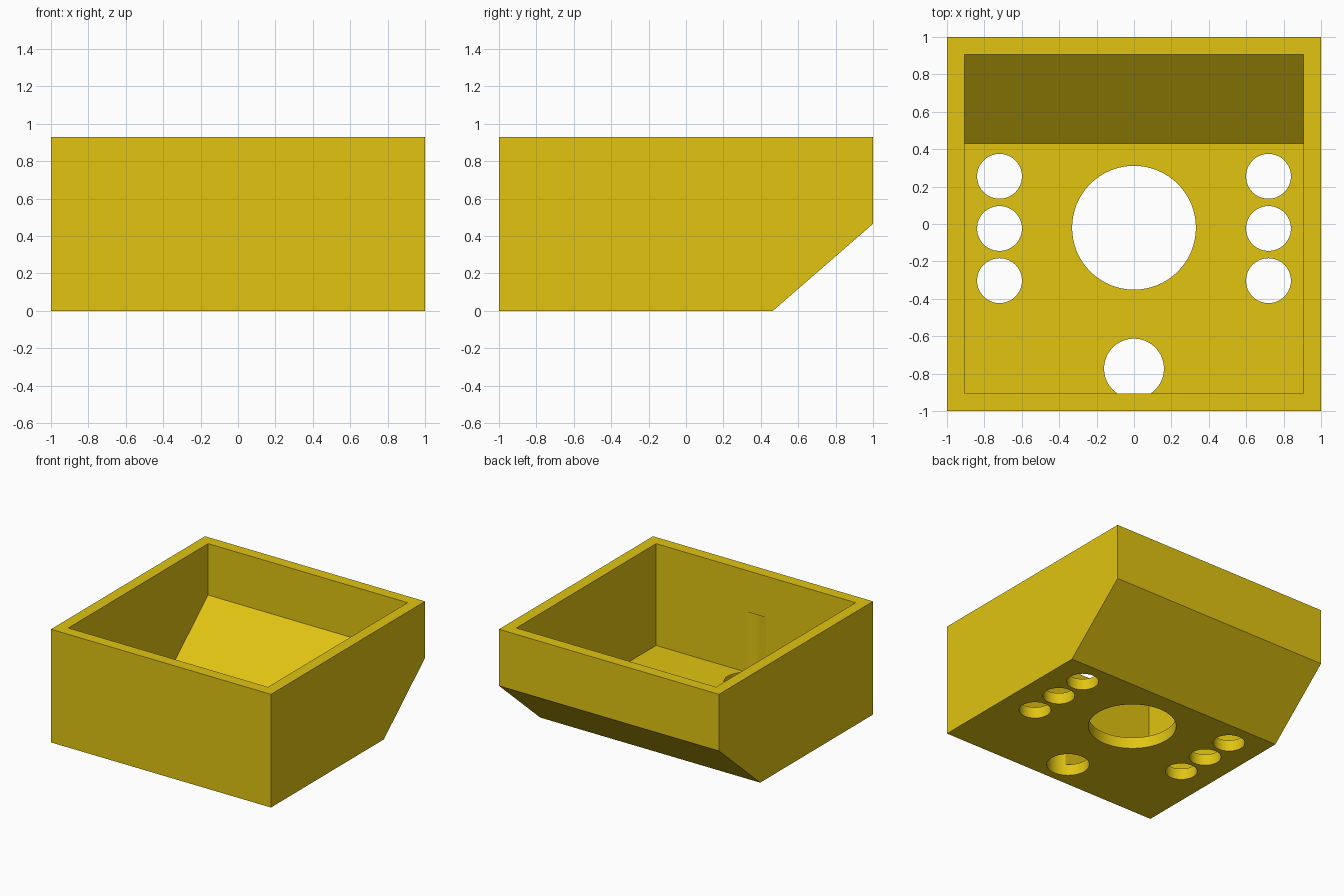
import bpy, bmesh
from mathutils import Matrix

if "Cube" in bpy.data.objects:
    bpy.data.objects.remove(bpy.data.objects["Cube"])

H, WALL = 0.93, 0.093          # height and wall thickness
INNER = 1 - WALL

mat = bpy.data.materials.new("mustard_yellow")
mat.diffuse_color = (0.75, 0.55, 0.0055, 1)
mat.use_nodes = True
mat.node_tree.nodes["Principled BSDF"].inputs["Base Color"].default_value = mat.diffuse_color


def make_object(name, bm):
    bmesh.ops.recalc_face_normals(bm, faces=bm.faces)
    mesh = bpy.data.meshes.new(name)
    bm.to_mesh(mesh)
    bm.free()
    mesh.materials.append(mat)
    ob = bpy.data.objects.new(name, mesh)
    bpy.context.collection.objects.link(ob)
    return ob


def prism(name, profile, half_width):
    """Extrude a (y, z) profile across x."""
    bm = bmesh.new()
    face = bm.faces.new([bm.verts.new((-half_width, y, z)) for y, z in profile])
    ext = bmesh.ops.extrude_face_region(bm, geom=[face])["geom"]
    bmesh.ops.translate(bm, vec=(2 * half_width, 0, 0),
                        verts=[v for v in ext if isinstance(v, bmesh.types.BMVert)])
    return make_object(name, bm)


def drill(name, x, y, r, top):
    """Vertical cylinder from below the floor up to the given height."""
    bm = bmesh.new()
    bmesh.ops.create_cone(bm, cap_ends=True, segments=64, radius1=r, radius2=r,
                          depth=top + 0.1,
                          matrix=Matrix.Translation((x, y, (top - 0.1) / 2)))
    return make_object(name, bm)


# Outer shell with the sloped lower back
case = prism("open_case", [(-1, 0), (0.465, 0), (1, 0.465), (1, H), (-1, H)], 1)

# Inner cavity following the same slope
cutters = [prism("cavity_cutter", [(-INNER, WALL), (0.43, WALL), (INNER, 0.507),
                                   (INNER, H + 0.1), (-INNER, H + 0.1)], INNER)]

# Large centre hole, and the front hole that bites into the front wall
cutters.append(drill("centre_hole_cutter", 0, -0.02, 0.331, 0.3))
cutters.append(drill("front_hole_cutter", 0, -0.773, 0.16, 0.59))

# Three small holes down each side
for x in (-0.719, 0.719):
    for y in (0.255, -0.024, -0.303):
        cutters.append(drill("side_hole_cutter", x, y, 0.12, 0.3))

# Cut everything out of the shell
bpy.context.view_layer.objects.active = case
for cutter in cutters:
    cutter.hide_render = True
    mod = case.modifiers.new("cut", "BOOLEAN")
    mod.operation = "DIFFERENCE"
    mod.solver = "EXACT"
    mod.object = cutter
    bpy.ops.object.modifier_apply(modifier=mod.name)
    bpy.data.objects.remove(cutter)

# Smooth hole walls, sharp edges elsewhere
bpy.ops.object.select_all(action="DESELECT")
case.select_set(True)
bpy.ops.object.shade_smooth_by_angle(angle=0.5)
